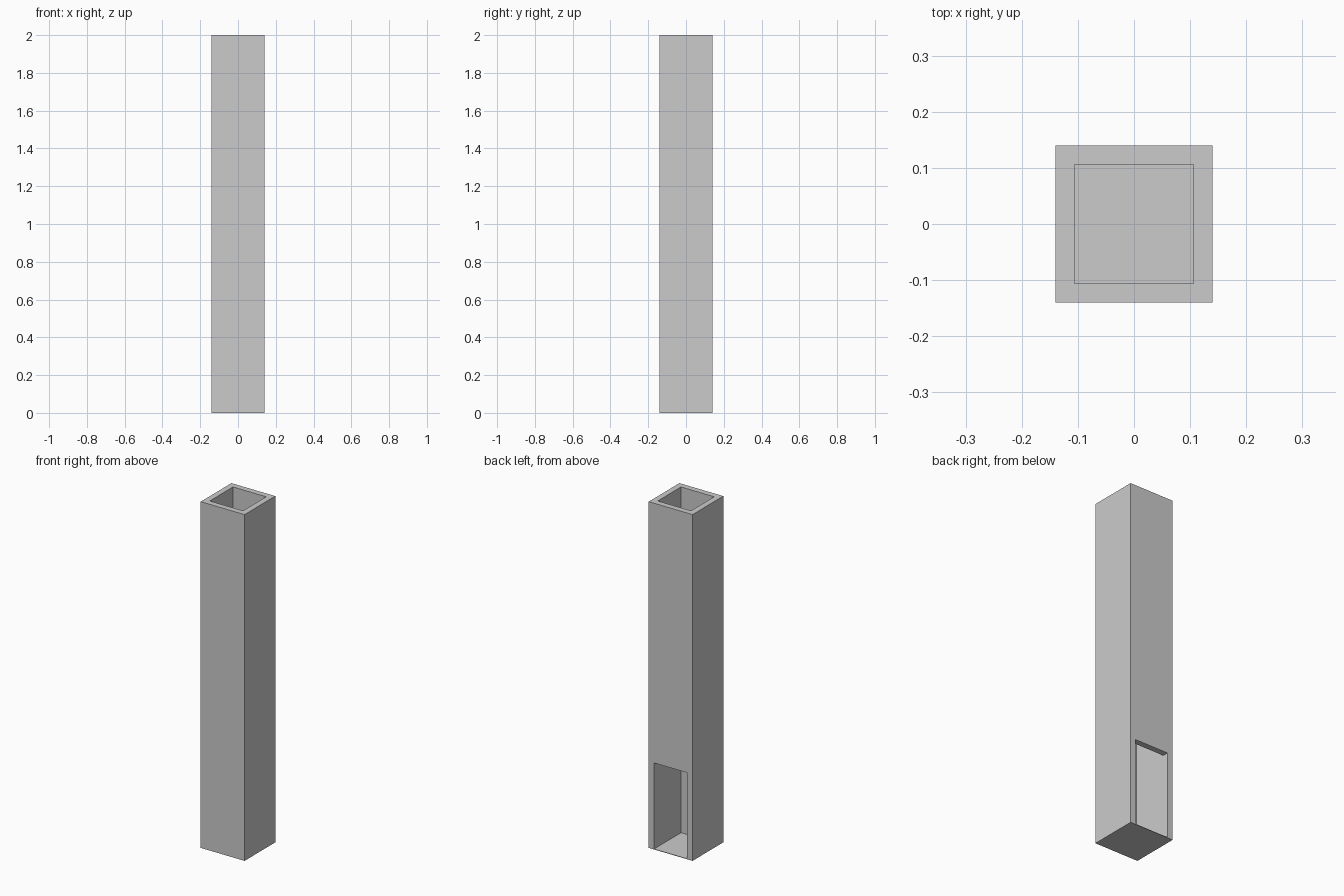
import bpy, bmesh

if "Cube" in bpy.data.objects:
    bpy.data.objects.remove(bpy.data.objects["Cube"])

HALF = 0.14      # outer half width
INNER = 0.106    # inner half width
HEIGHT = 2.0
DOOR = 0.5       # height of the back opening
FLOOR = 0.003    # very thin base plate


def prism(name, profile, half_x):
    """Extrude a closed (y, z) profile along x, centred on x = 0."""
    bm = bmesh.new()
    face = bm.faces.new([bm.verts.new((-half_x, y, z)) for y, z in profile])
    ext = bmesh.ops.extrude_face_region(bm, geom=[face], use_keep_orig=True)
    verts = [g for g in ext["geom"] if isinstance(g, bmesh.types.BMVert)]
    bmesh.ops.translate(bm, verts=verts, vec=(2 * half_x, 0, 0))
    bmesh.ops.recalc_face_normals(bm, faces=bm.faces)
    mesh = bpy.data.meshes.new(name)
    bm.to_mesh(mesh)
    bm.free()
    obj = bpy.data.objects.new(name, mesh)
    bpy.context.collection.objects.link(obj)
    return obj


# Square shaft
shaft = prism("square_shaft", [(-HALF, 0), (HALF, 0), (HALF, HEIGHT), (-HALF, HEIGHT)], HALF)

# L-shaped void: vertical flue plus the opening through the back wall
void = prism("flue_cutter", [
    (-INNER, FLOOR), (HALF + 0.1, FLOOR), (HALF + 0.1, DOOR),
    (INNER, DOOR), (INNER, HEIGHT + 0.1), (-INNER, HEIGHT + 0.1)], INNER)
void.hide_render = True

cut = shaft.modifiers.new("hollow", "BOOLEAN")
cut.operation = "DIFFERENCE"
cut.solver = "EXACT"
cut.object = void

# Apply the cut and drop the helper
bpy.context.view_layer.objects.active = shaft
shaft.select_set(True)
bpy.ops.object.modifier_apply(modifier=cut.name)
bpy.data.objects.remove(void)
